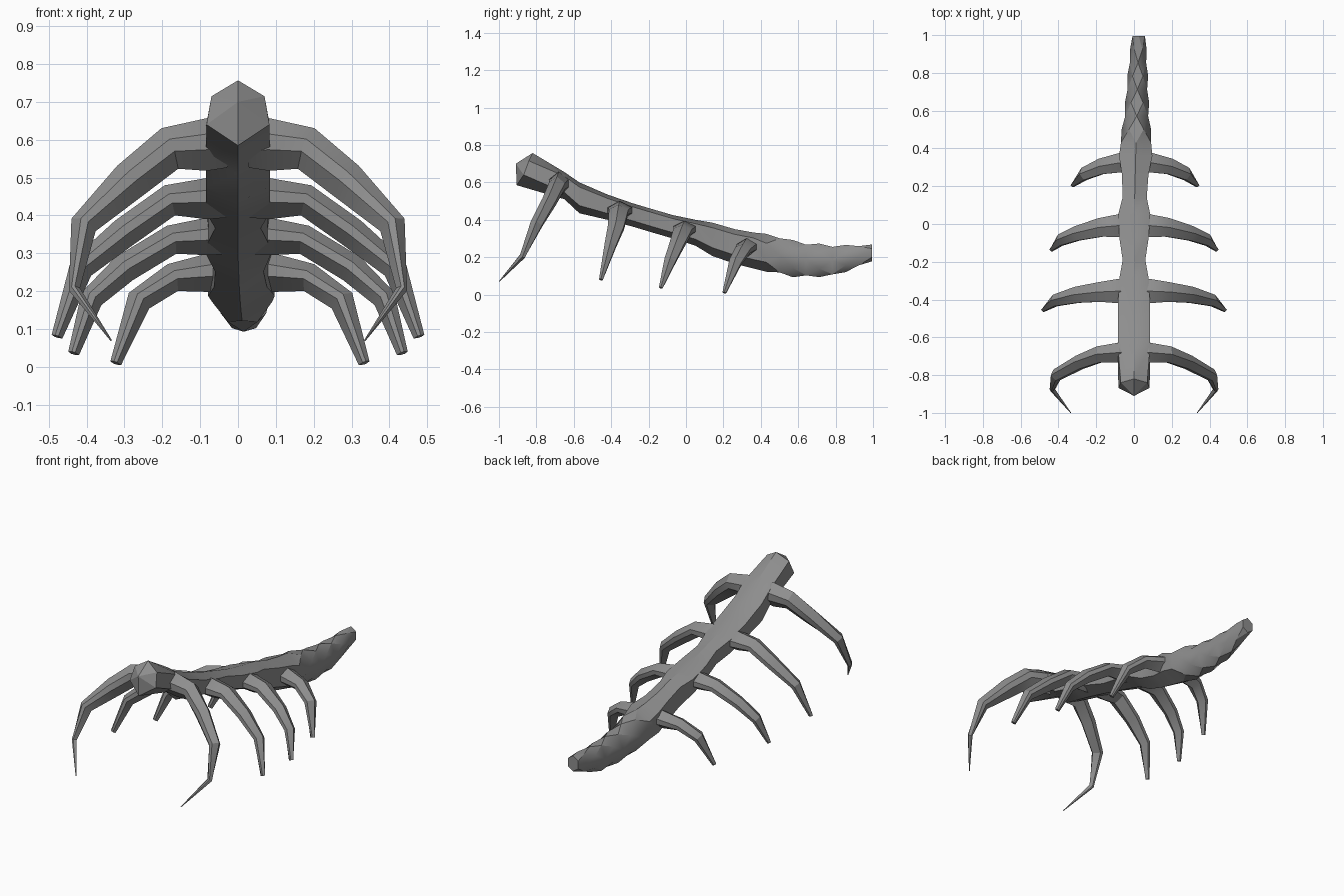
import bpy, bmesh, math
from mathutils import Vector

if "Cube" in bpy.data.objects:
    bpy.data.objects.remove(bpy.data.objects["Cube"])

SIDES = 6
STEP = math.tau / SIDES

bone = bpy.data.materials.new("stone grey")
bone.use_nodes = True
grey = (0.27, 0.27, 0.27, 1)
bone.diffuse_color = grey
bone.node_tree.nodes["Principled BSDF"].inputs["Base Color"].default_value = grey


def finish(name, bm):
    """Turn a bmesh into a shaded object, with the slight sideways bend of the rear."""
    for v in bm.verts:
        v.co.x += 0.025 * max(0, v.co.y)
    bmesh.ops.recalc_face_normals(bm, faces=bm.faces)
    mesh = bpy.data.meshes.new(name)
    bm.to_mesh(mesh)
    bm.free()
    mesh.materials.append(bone)
    obj = bpy.data.objects.new(name, mesh)
    bpy.context.collection.objects.link(obj)
    bpy.ops.object.select_all(action="DESELECT")
    obj.select_set(True)
    bpy.context.view_layer.objects.active = obj
    bpy.ops.object.shade_smooth_by_angle(angle=math.radians(28))


def loft(bm, rings):
    """Skin a list of vertex rings with quads."""
    for a, b in zip(rings, rings[1:]):
        for k in range(SIDES):
            n = (k + 1) % SIDES
            bm.faces.new((a[k], a[n], b[n], b[k]))


# Spine: hexagonal rings along y as (y, top, bottom, half width)
spine_profile = [
    (-0.65, 0.655, 0.51, 0.085),
    (-0.57, 0.60, 0.435, 0.085),
    (-0.42, 0.535, 0.40, 0.085),
    (-0.29, 0.49, 0.365, 0.078),
    (-0.19, 0.46, 0.335, 0.06),
    (-0.07, 0.425, 0.30, 0.078),
    (0.05, 0.40, 0.262, 0.085),
    (0.14, 0.385, 0.207, 0.064),
    (0.26, 0.35, 0.165, 0.07),
    (0.36, 0.332, 0.14, 0.088),
    (0.43, 0.325, 0.122, 0.08),
]
bm = bmesh.new()
# Slanted head ring, then the straight neck
head = [(0, -0.82, 0.757), (0.07, -0.84, 0.715), (0.083, -0.868, 0.64),
        (0, -0.905, 0.585), (-0.083, -0.868, 0.64), (-0.07, -0.84, 0.715)]
rings = [[bm.verts.new(p) for p in head]]
for y, top, bottom, w in spine_profile:
    mid, h = (top + bottom) / 2, (top - bottom) / 2
    shoulder = 0.7 * h if y < 0.4 else 0.5 * h
    hexagon = [(0, h), (w, shoulder), (w, -0.5 * h), (0, -h), (-w, -0.5 * h), (-w, shoulder)]
    rings.append([bm.verts.new((x, y, mid + z)) for x, z in hexagon])
loft(bm, rings)
nose = bm.verts.new((0, -0.91, 0.70))
for k in range(SIDES):
    bm.faces.new((nose, rings[0][k], rings[0][(k + 1) % SIDES]))

# Tail: grows from the last spine ring as half-step twisted rings with diamond facets
tail_profile = [spine_profile[-1], (0.50, 0.315, 0.105, 0.068), (0.60, 0.283, 0.088, 0.058),
                (0.80, 0.265, 0.098, 0.047), (0.995, 0.268, 0.178, 0.033)]


def tail_at(y):
    for a, b in zip(tail_profile, tail_profile[1:]):
        if y <= b[0] + 1e-6:
            t = (y - a[0]) / (b[0] - a[0])
            return [p + (q - p) * t for p, q in zip(a, b)]


last = 8
start, end = tail_profile[0][0], tail_profile[-1][0]
tail = [rings[-1]]
for i in range(1, last + 1):
    y, top, bottom, w = tail_at(start + (end - start) * i / last)
    ring = []
    for k in range(SIDES):
        a = (k + 0.5 * (i % 2)) * STEP
        x = w * 1.15 * math.sin(a)
        z = (top + bottom) / 2 + (top - bottom) / 2 * math.cos(a)
        ring.append(bm.verts.new((x, y, z)))
    tail.append(ring)
for i in range(last + 1):
    for k in range(SIDES):
        n = (k + 1) % SIDES
        # the half-step vertex on the neighbouring rings
        j = k if i % 2 == 0 else n
        facet = [tail[i][k]]
        if i > 0:
            facet.append(tail[i - 1][j])
        facet.append(tail[i][n])
        if i < last:
            facet.append(tail[i + 1][j])
        bm.faces.new(facet)
bm.faces.new(tail[-1])
finish("spine_and_tail", bm)

# Ribs: path points as (x, y, z, half depth, half thickness)
rib_paths = {
    "front_rib": [
        (0.08, -0.68, 0.588, 0.052, 0.07), (0.18, -0.69, 0.577, 0.043, 0.058),
        (0.285, -0.732, 0.492, 0.037, 0.052), (0.408, -0.80, 0.375, 0.032, 0.036),
        (0.432, -0.875, 0.205, 0.015, 0.015), (0.335, -0.999, 0.07, 0.002, 0.002)],
    "second_rib": [
        (0.08, -0.355, 0.445, 0.065, 0.055), (0.18, -0.36, 0.44, 0.052, 0.042),
        (0.30, -0.375, 0.355, 0.043, 0.04), (0.415, -0.405, 0.26, 0.031, 0.033),
        (0.478, -0.455, 0.08, 0.01, 0.015)],
    "third_rib": [
        (0.08, -0.008, 0.345, 0.06, 0.05), (0.175, -0.018, 0.336, 0.05, 0.039),
        (0.30, -0.05, 0.26, 0.039, 0.038), (0.387, -0.085, 0.18, 0.031, 0.031),
        (0.434, -0.135, 0.036, 0.01, 0.015)],
    "rear_rib": [
        (0.08, 0.325, 0.25, 0.052, 0.052), (0.18, 0.305, 0.236, 0.042, 0.038),
        (0.268, 0.265, 0.175, 0.034, 0.034), (0.328, 0.205, 0.01, 0.01, 0.015)],
}
# Rib cross-section: ridge, back edges, keel, front edges
section = [(0, 1), (1, 0.4), (1, -0.2), (0, -1), (-1, -0.2), (-1, 0.4)]


def rib(name, path, side):
    # the root is buried in the spine
    x, y, z, depth, thick = path[0]
    path = [(0.02, y, z - 0.01, depth, thick * 0.75)] + path
    bm = bmesh.new()
    points = [Vector(p[:3]) for p in path]
    rings = []
    for i, (x, y, z, depth, thick) in enumerate(path):
        ahead = points[min(i + 1, len(path) - 1)] - points[i]
        behind = points[i] - points[max(i - 1, 0)]
        tangent = (ahead.normalized() + behind.normalized()).normalized()
        across = Vector((0, 1, 0))
        across = (across - tangent * across.dot(tangent)).normalized()
        up = tangent.cross(across)
        ring = []
        for u, v in section:
            p = points[i] + across * (depth * u) + up * (thick * v)
            ring.append(bm.verts.new((p.x * side, p.y, p.z)))
        rings.append(ring)
    loft(bm, rings)
    bm.faces.new(rings[0])
    bm.faces.new(rings[-1])
    finish(name, bm)


for name, path in rib_paths.items():
    rib(name + "_left", path, 1)
    rib(name + "_right", path, -1)
